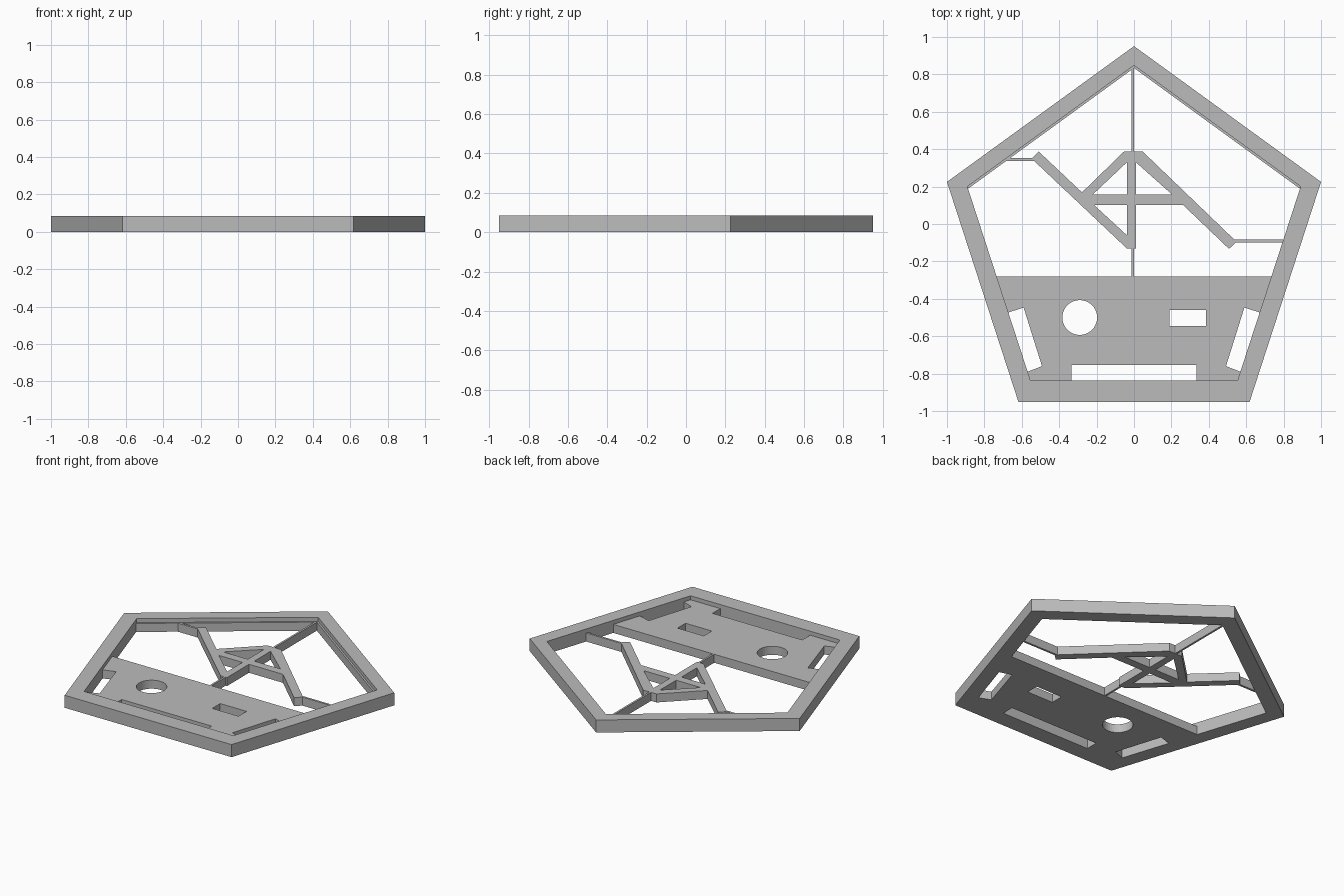
import bpy
import bmesh
from math import sin, cos, tau

if "Cube" in bpy.data.objects:
    bpy.data.objects.remove(bpy.data.objects["Cube"], do_unlink=True)

HEIGHT = 0.084   # full frame
LOW = 0.057      # recessed panel, bars and lip

grey = bpy.data.materials.new("plain grey")
grey.use_nodes = True
grey.diffuse_color = (0.5, 0.5, 0.5, 1)
grey.node_tree.nodes["Principled BSDF"].inputs["Base Color"].default_value = (0.5, 0.5, 0.5, 1)


def plate(name, height, *loops):
    """Extrude an outline (first loop) with holes (other loops) up from the ground."""
    curve = bpy.data.curves.new(name, "CURVE")
    curve.dimensions = "2D"
    curve.fill_mode = "BOTH"
    curve.extrude = height / 2
    for loop in loops:
        spline = curve.splines.new("POLY")
        spline.points.add(len(loop) - 1)
        for point, (x, y) in zip(spline.points, loop):
            point.co = (x, y, 0, 1)
        spline.use_cyclic_u = True
    helper = bpy.data.objects.new(name + " outline", curve)
    bpy.context.collection.objects.link(helper)
    mesh = bpy.data.meshes.new_from_object(
        helper.evaluated_get(bpy.context.evaluated_depsgraph_get()))
    bpy.data.objects.remove(helper, do_unlink=True)
    bm = bmesh.new()
    bm.from_mesh(mesh)
    bmesh.ops.remove_doubles(bm, verts=bm.verts, dist=0.0001)
    bmesh.ops.translate(bm, verts=bm.verts, vec=(0, 0, height / 2))
    bmesh.ops.recalc_face_normals(bm, faces=bm.faces)
    for face in bm.faces:
        face.smooth = False
    bm.to_mesh(mesh)
    bm.free()
    mesh.materials.clear()
    mesh.materials.append(grey)
    obj = bpy.data.objects.new(name, mesh)
    bpy.context.collection.objects.link(obj)
    return obj


def mirrored(half):
    """Close a right-hand half profile with its mirror image."""
    return half + [(-x, y) for x, y in reversed(half) if x]


# Pentagonal frame
outer = mirrored([(0, 0.951), (1, 0.225), (0.618, -0.951)])
inner = mirrored([(0, 0.848), (0.891, 0.2), (0.553, -0.838)])
plate("frame", HEIGHT, outer, inner)

# Narrow lip stepping in below the two upper frame edges
for side, name in ((1, "left_lip"), (-1, "right_lip")):
    plate(name, LOW, [(side * x, y) for x, y in
                      ((0, 0.848), (0.891, 0.2), (0.887, 0.189), (0, 0.834))])

# Recessed panel: side and front slots are notches, plus a round and a square hole
panel = mirrored([(0.735, -0.28), (0.672, -0.473), (0.59, -0.447), (0.492, -0.76),
                  (0.569, -0.79), (0.553, -0.838), (0.333, -0.838), (0.333, -0.755)])
round_hole = [(-0.29 + 0.093 * cos(tau * i / 40), -0.5 + 0.093 * sin(tau * i / 40))
              for i in range(40)]
square_hole = [(0.19, -0.545), (0.385, -0.545), (0.385, -0.46), (0.19, -0.46)]
plate("panel", LOW, panel, round_hole, square_hole)

# Zigzag brace with thin struts reaching the frame and the panel
brace = [(-0.51, 0.388), (-0.278, 0.169), (-0.053, 0.388), (-0.013, 0.388),
         (-0.013, 0.825), (0, 0.834), (0, 0.388), (0.046, 0.388),
         (0.537, -0.084), (0.798, -0.084), (0.794, -0.098), (0.546, -0.098),
         (0.508, -0.133), (0.262, 0.102), (0.01, 0.102), (0.01, -0.131),
         (0, -0.131), (0, -0.28), (-0.013, -0.28), (-0.013, -0.131),
         (-0.038, -0.131), (-0.535, 0.338), (-0.683, 0.338), (-0.662, 0.353),
         (-0.545, 0.353)]
upper_right_gap = [(0.01, 0.33), (0.01, 0.158), (0.203, 0.158)]
upper_left_gap = [(-0.038, 0.33), (-0.038, 0.158), (-0.22, 0.158)]
lower_left_gap = [(-0.038, -0.06), (-0.038, 0.102), (-0.214, 0.102)]
plate("brace", LOW, brace, upper_right_gap, upper_left_gap, lower_left_gap)
